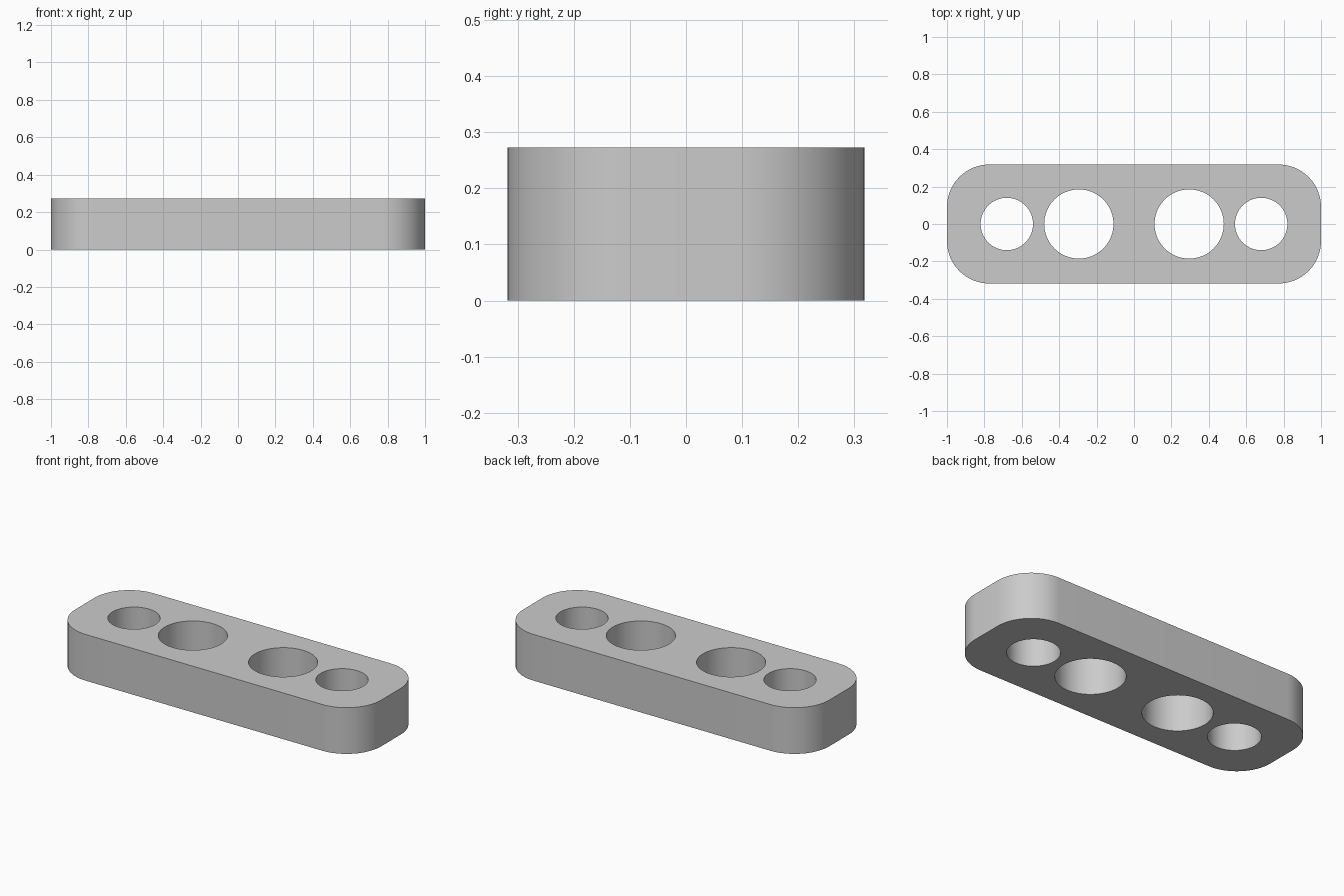
import bpy, bmesh, math
from mathutils import Vector

cube = bpy.data.objects.get("Cube")
if cube:
    bpy.data.objects.remove(cube, do_unlink=True)

LENGTH, DEPTH, HEIGHT = 2.0, 0.636, 0.273
CORNER = 0.227
HOLES = [(0.295, 0.185), (0.68, 0.14)]  # distance from centre, radius


def arc(cx, cy, radius, start, sweep, steps):
    return [Vector((cx + radius * math.cos(start + sweep * i / steps),
                    cy + radius * math.sin(start + sweep * i / steps), 0))
            for i in range(steps + 1)]


def add_loop(bm, points):
    verts = [bm.verts.new(p) for p in points]
    return [bm.edges.new((v, verts[i - 1])) for i, v in enumerate(verts)]


bm = bmesh.new()

# Rounded rectangle outline
ax, ay = LENGTH / 2 - CORNER, DEPTH / 2 - CORNER
outline = []
for i, (sx, sy) in enumerate([(1, 1), (-1, 1), (-1, -1), (1, -1)]):
    outline += arc(sx * ax, sy * ay, CORNER, i * math.pi / 2, math.pi / 2, 16)
edges = add_loop(bm, outline)

# Mirrored pairs of through holes
for distance, radius in HOLES:
    for side in (-1, 1):
        edges += add_loop(bm, arc(side * distance, 0, radius, 0, math.tau, 64)[:-1])

# Fill around the holes, then extrude to full height
bmesh.ops.triangle_fill(bm, edges=edges, use_beauty=True, normal=(0, 0, 1))
result = bmesh.ops.extrude_face_region(bm, geom=bm.faces[:])
top = [g for g in result["geom"] if isinstance(g, bmesh.types.BMVert)]
bmesh.ops.translate(bm, verts=top, vec=(0, 0, HEIGHT))
bmesh.ops.recalc_face_normals(bm, faces=bm.faces[:])

mesh = bpy.data.meshes.new("link_plate")
bm.to_mesh(mesh)
bm.free()
plate = bpy.data.objects.new("link_plate", mesh)
bpy.context.collection.objects.link(plate)

# Plain grey material
grey = bpy.data.materials.new("light_grey")
grey.use_nodes = True
colour = (0.6, 0.6, 0.6, 1)
grey.diffuse_color = colour
grey.node_tree.nodes["Principled BSDF"].inputs["Base Color"].default_value = colour
mesh.materials.append(grey)

# Smooth walls with crisp rims
bpy.ops.object.select_all(action="DESELECT")
plate.select_set(True)
bpy.context.view_layer.objects.active = plate
bpy.ops.object.shade_smooth_by_angle(angle=math.radians(30))
